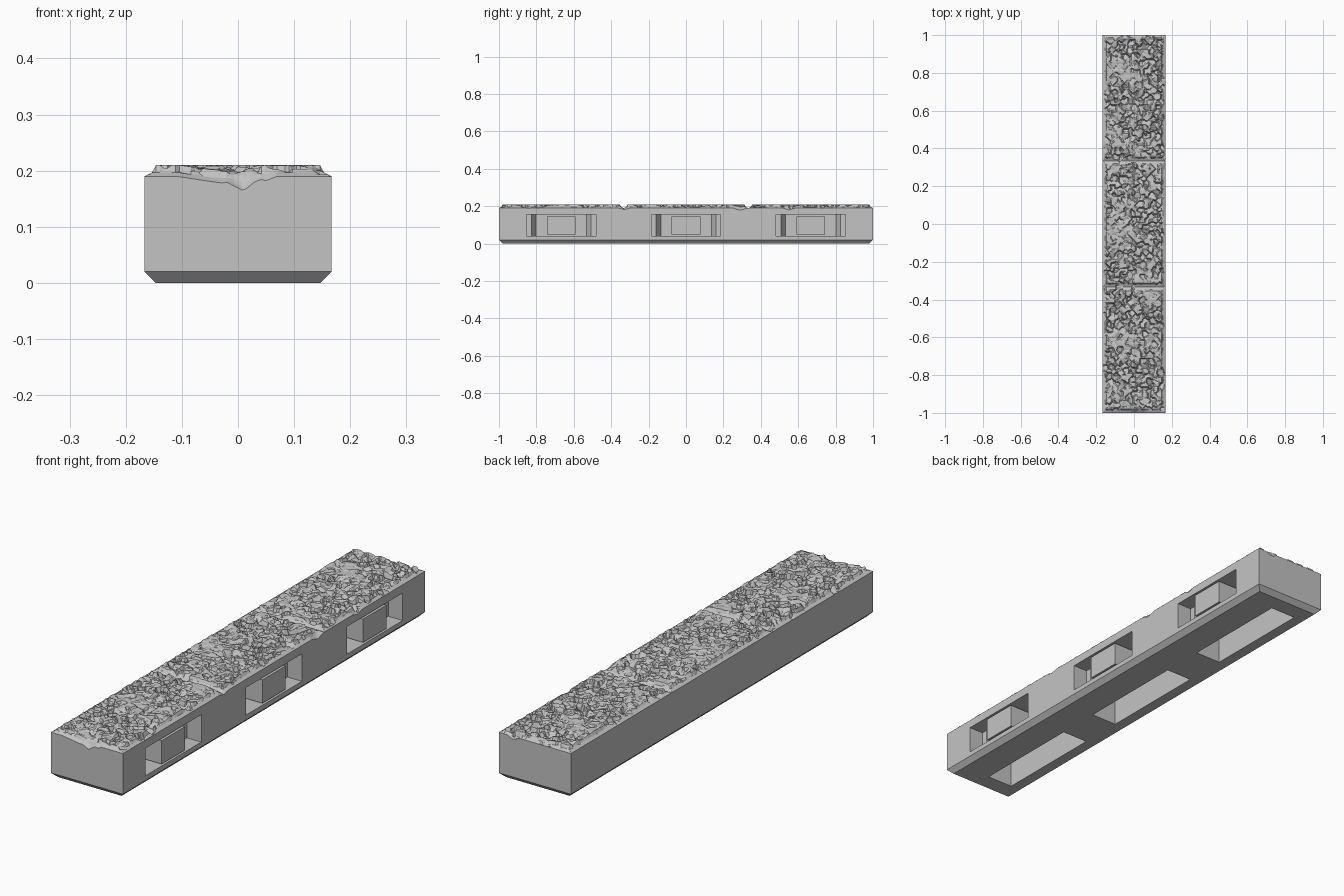
import bpy
import bmesh
import math
from mathutils import Vector, noise

cube = bpy.data.objects.get("Cube")
if cube:
    bpy.data.objects.remove(cube, do_unlink=True)

HALF_X, HALF_Y, SEAM, RIM, TOP = 0.167, 1.0, 0.16, 0.19, 0.21
CENTRES = (-2 / 3, 0, 2 / 3)

stone = bpy.data.materials.new("stone_grey")
stone.use_nodes = True
GREY = (0.55, 0.55, 0.55, 1)
stone.diffuse_color = GREY
stone.node_tree.nodes["Principled BSDF"].inputs["Base Color"].default_value = GREY


def make_object(name, bm):
    bmesh.ops.recalc_face_normals(bm, faces=bm.faces)
    mesh = bpy.data.meshes.new(name)
    bm.to_mesh(mesh)
    bm.free()
    mesh.materials.append(stone)
    obj = bpy.data.objects.new(name, mesh)
    bpy.context.collection.objects.link(obj)
    return obj


def loft(bm, rings):
    """Closed solid through rings of equally many points."""
    loops = [[bm.verts.new(p) for p in ring] for ring in rings]
    bm.faces.new(loops[0][::-1])
    bm.faces.new(loops[-1])
    for low, high in zip(loops, loops[1:]):
        for i in range(len(low)):
            j = (i + 1) % len(low)
            bm.faces.new((low[i], low[j], high[j], high[i]))


def rect(x0, x1, y0, y1, z):
    return [(x0, y0, z), (x1, y0, z), (x1, y1, z), (x0, y1, z)]


# Base body with a chamfer around the bottom
bm = bmesh.new()
loft(bm, [rect(-HALF_X + s, HALF_X - s, -HALF_Y + s, HALF_Y - s, z)
          for s, z in ((0.02, 0), (0, 0.02), (0, SEAM))])
body = make_object("base_body", bm)

# Cutter: clip sockets on one long side and hollow channels underneath
bm = bmesh.new()
half = [(0.2, 0.185), (0.1, 0.185), (0.1, 0.16), (0.06, 0.135)]
outline = [(x, -y) for x, y in half] + half[::-1]
for c in CENTRES:
    loft(bm, [[(x, y + c, z) for x, y in outline] for z in (0.04, 0.155)])
    loft(bm, [rect(-0.1, 0.02, c - 0.24, c + 0.24, z) for z in (-0.02, 0.15)])
cutter = make_object("socket_cutter", bm)
cutter.hide_render = True
cut = body.modifiers.new("sockets", "BOOLEAN")
cut.object = cutter
cut.operation = "DIFFERENCE"
cut.solver = "EXACT"
bpy.context.view_layer.objects.active = body
bpy.ops.object.modifier_apply(modifier=cut.name)
bpy.data.objects.remove(cutter, do_unlink=True)

# Support post in the middle of each socket
for i, c in enumerate(CENTRES):
    bm = bmesh.new()
    loft(bm, [rect(0.055, HALF_X, c - 0.077, c + 0.077, z) for z in (0.048, 0.146)])
    make_object(f"socket_post_{i + 1}", bm)


# Rough rock surface in three slabs
def rand(p, k):
    return math.sin(p.x * 127.1 + p.y * 311.7 + p.z * 74.7 + k) * 43758.5 % 1


# Chips broken out of the rim: x, y, radius, depth
CHIPS = [(0.01, -1, 0.03, 0.02), (-0.03, -1, 0.08, 0.012), (0.05, -1, 0.02, 0.008),
         (0.1, 1, 0.03, 0.012), (HALF_X, 0.29, 0.04, 0.012),
         (HALF_X, 0.55, 0.03, 0.01), (HALF_X, -0.33, 0.03, 0.008)]


def height(x, y):
    p = Vector((x, y, 0)) * 38
    site = noise.voronoi(p)[1][0]
    off = (p - site) / 38
    rough = min(1, max(0.2, 0.75 + noise.noise(p * 0.15)))
    drop = 0.026 * rand(site, 1) ** 1.4 - 0.002
    tilt = (rand(site, 2) - 0.5) * off.x + (rand(site, 3) - 0.5) * off.y
    z = TOP - rough * (drop + 1.1 * tilt) + 0.002 * noise.noise(p * 2)
    # Sloped ledge along the edges of every slab
    edge = min(HALF_X - abs(x), HALF_Y - abs(y), abs(abs(y) - 1 / 3))
    cap = RIM + 0.5 * edge if edge < 0.015 else TOP
    z = max(RIM - 0.003, min(z, cap))
    if edge < 0.002:
        z = RIM
    for cx, cy, r, depth in CHIPS:
        z -= depth * max(0, 1 - math.hypot(x - cx, y - cy) / r)
    return max(z, SEAM + 0.004)


bm = bmesh.new()
bmesh.ops.create_grid(bm, x_segments=48, y_segments=288, size=1)
for v in bm.verts:
    x, y = v.co.x * HALF_X, v.co.y * HALF_Y
    v.co = (x, y, height(x, y))
bmesh.ops.triangulate(bm, faces=bm.faces)
# Skirt joining the rock to the body
border = [e for e in bm.edges if e.is_boundary]
skirt = bmesh.ops.extrude_edge_only(bm, edges=border)
for v in skirt["geom"]:
    if isinstance(v, bmesh.types.BMVert):
        v.co.z = SEAM
make_object("rock_surface", bm)
